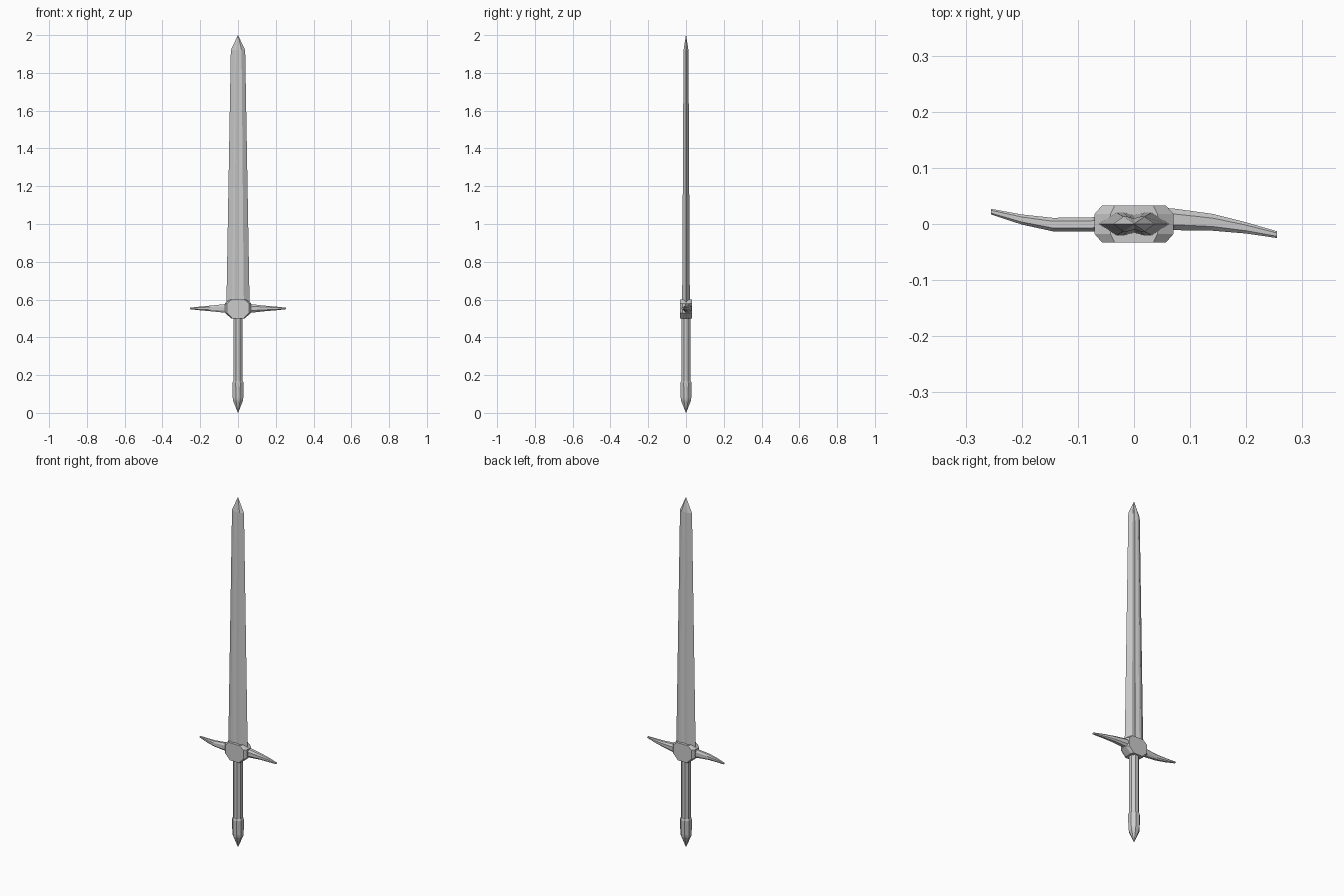
import bpy, bmesh, math

if "Cube" in bpy.data.objects:
    bpy.data.objects.remove(bpy.data.objects["Cube"])


def loft(name, rings):
    """Skin a list of equal-length point rings into a closed solid."""
    bm = bmesh.new()
    loops = [[bm.verts.new(p) for p in ring] for ring in rings]
    n = len(loops[0])
    for a, b in zip(loops, loops[1:]):
        for i in range(n):
            j = (i + 1) % n
            bm.faces.new((a[i], a[j], b[j], b[i]))
    bm.faces.new(loops[0][::-1])
    bm.faces.new(loops[-1])
    bmesh.ops.remove_doubles(bm, verts=bm.verts, dist=0.0002)
    bmesh.ops.recalc_face_normals(bm, faces=bm.faces)
    mesh = bpy.data.meshes.new(name)
    bm.to_mesh(mesh)
    bm.free()
    obj = bpy.data.objects.new(name, mesh)
    bpy.context.collection.objects.link(obj)
    return obj


def blade_ring(z, w, t):
    # bevelled edges with a shallow groove along the middle of each face
    half = [(w, 0), (w * .5, t), (w * .3, t), (0, t * .75), (-w * .3, t), (-w * .5, t)]
    return [(x, y, z) for x, y in half] + [(-x, -y, z) for x, y in half]


def octagon(z, r):
    angles = [math.radians(22.5 + 45 * i) for i in range(8)]
    k = r / math.cos(math.radians(22.5))
    return [(k * math.cos(a), k * math.sin(a), z) for a in angles]


# Blade tapering to a short point
loft("blade", [blade_ring(0.55, .063, .021), blade_ring(0.65, .060, .020),
               blade_ring(1.92, .038, .013), blade_ring(2.0, .0005, .0005)])

# Grip and pointed pommel
loft("grip", [octagon(0.15, .024), octagon(0.52, .024)])
loft("pommel", [octagon(0, .001), octagon(0.065, .026), octagon(0.08, .028),
                octagon(0.16, .029), octagon(0.17, .025)])

# Faceted guard block: profile in x-z, lofted through the depth
profile = [(.6, .60), (1, .58), (1, .53), (.5, .50),
           (-.5, .50), (-1, .53), (-1, .58), (-.6, .60)]
loft("guard_block", [[(x * w, y, z) for x, z in profile]
                     for y, w in ((-.033, .057), (-.018, .070), (.018, .070), (.033, .057))])


# Guard arms sweeping in opposite directions: x, low y, high y, half height
def guard_arm(name, stations):
    rings = []
    for x, y0, y1, h in stations:
        ym, d = (y0 + y1) / 2, (y1 - y0) / 2
        rings.append([(x, ym + d * a, .553 + h * b) for a, b in
                      ((1, .5), (.5, 1), (-.5, 1), (-1, .5),
                       (-1, -.5), (-.5, -1), (.5, -1), (1, -.5))])
    return loft(name, rings)


guard_arm("guard_arm_right", [(.04, -.012, .030, .026), (.075, -.011, .027, .022),
                              (.14, -.012, .018, .015), (.20, -.017, .003, .010),
                              (.255, -.025, -.013, .004)])
guard_arm("guard_arm_left", [(-.04, -.013, .016, .026), (-.075, -.013, .012, .022),
                             (-.145, -.013, .011, .015), (-.20, -.001, .017, .010),
                             (-.255, .017, .027, .004)])
